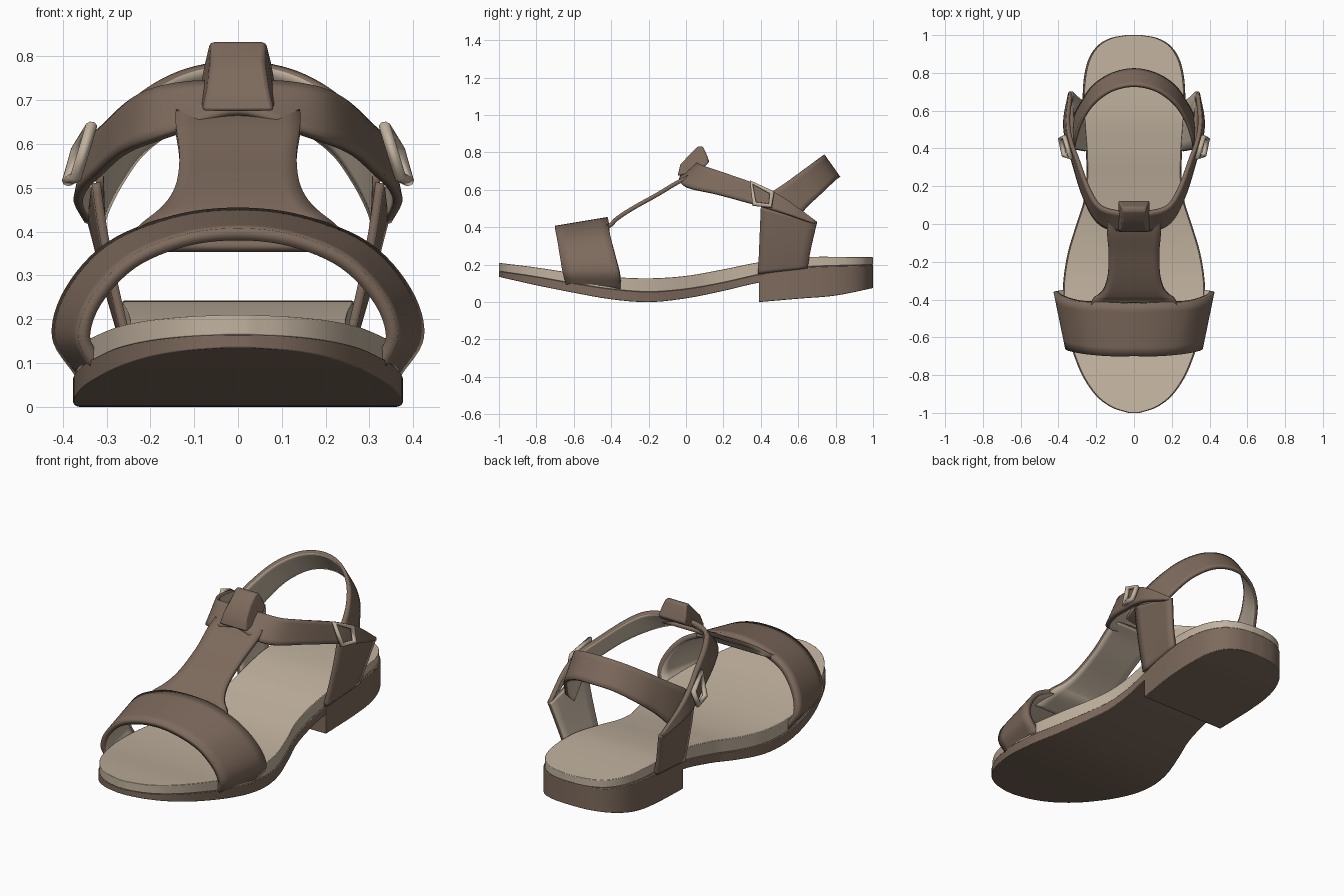
import bpy, bmesh, math
from mathutils import Vector

if "Cube" in bpy.data.objects:
    bpy.data.objects.remove(bpy.data.objects["Cube"])


def material(name, rgb):
    m = bpy.data.materials.new(name)
    m.diffuse_color = (*rgb, 1)
    m.use_nodes = True
    m.node_tree.nodes["Principled BSDF"].inputs["Base Color"].default_value = m.diffuse_color
    return m


BROWN = material("brown leather", (0.205, 0.143, 0.107))
BEIGE = material("beige lining", (0.54, 0.45, 0.35))


def sample(pts, n):
    """Smooth curve through the points, n steps per span."""
    p = [Vector(q) for q in pts]
    p = [2 * p[0] - p[1]] + p + [2 * p[-1] - p[-2]]
    out = []
    for i in range(1, len(p) - 2):
        a, b, c, d = p[i - 1:i + 3]
        for k in range(n):
            t = k / n
            out.append(0.5 * (2 * b + (c - a) * t + (2 * a - 5 * b + 4 * c - d) * t * t
                              + (3 * b - a - 3 * c + d) * t ** 3))
    return out + [p[-2]]


def both_sides(pts):
    """Extend a half rail that starts at x = 0 to the other side."""
    return [(-x, y, z) for x, y, z in reversed(pts[1:])] + pts


def add_object(name, bm, mats, angle=40):
    me = bpy.data.meshes.new(name)
    bm.to_mesh(me)
    bm.free()
    ob = bpy.data.objects.new(name, me)
    bpy.context.collection.objects.link(ob)
    for m in mats:
        me.materials.append(m)
    bpy.ops.object.select_all(action='DESELECT')
    ob.select_set(True)
    bpy.context.view_layer.objects.active = ob
    bpy.ops.object.shade_smooth_by_angle(angle=math.radians(angle))
    return ob


def mirror(ob):
    ob.modifiers.new("mirror", 'MIRROR').use_axis[0] = True


def strap(name, rails, ref, thick=0.022, mirrored=False):
    """Leather strip lofted across rails, lined on the side facing ref."""
    lines = [sample(r, 6) for r in rails]
    rows = [sample(c, 6 if len(rails) == 2 else 4) for c in zip(*lines)]
    bm = bmesh.new()
    vs = [[bm.verts.new(p) for p in r] for r in rows]
    for a, b in zip(vs, vs[1:]):
        for j in range(len(a) - 1):
            bm.faces.new((a[j], a[j + 1], b[j + 1], b[j]))
    bm.normal_update()
    if sum(f.normal.dot(f.calc_center_median() - Vector(ref)) for f in bm.faces) < 0:
        bmesh.ops.reverse_faces(bm, faces=bm.faces)
    ob = add_object(name, bm, [BROWN, BEIGE])
    s = ob.modifiers.new("thickness", 'SOLIDIFY')
    s.thickness, s.offset, s.material_offset = thick, -1, 1
    if mirrored:
        mirror(ob)
    return ob


def height(table, y):
    """Smooth lookup of z along y."""
    n = len(table)
    i = max(0, min(n - 2, sum(1 for q in table if q[0] <= y) - 1))

    def slope(k):
        a, b = table[max(k - 1, 0)], table[min(k + 1, n - 1)]
        return (b[1] - a[1]) / (b[0] - a[0])
    (y0, z0), (y1, z1) = table[i], table[i + 1]
    h = y1 - y0
    t = (y - y0) / h
    return ((2 * t**3 - 3 * t**2 + 1) * z0 + (t**3 - 2 * t**2 + t) * h * slope(i)
            + (3 * t**2 - 2 * t**3) * z1 + (t**3 - t**2) * h * slope(i + 1))


def slab(name, outline, bottom, top, mat, inset=0.0):
    """Layer of the sole: half outline in plan, heights along its length."""
    bm = bmesh.new()
    rings = []
    cols = [-1, -0.6, -0.2, 0.2, 0.6, 1]
    for w, y in [(p.x, p.y) for p in sample([(a, b, 0) for a, b in outline], 5)]:
        y = max(-1, min(1, y))
        w, zb, zt = w - inset, height(bottom, y), height(top, y)
        rings.append([bm.verts.new((w * c, y, zt)) for c in cols]
                     + [bm.verts.new((w * c, y, zb)) for c in reversed(cols)])
    for a, b in zip(rings, rings[1:]):
        for j in range(len(a)):
            k = (j + 1) % len(a)
            bm.faces.new((a[j], a[k], b[k], b[j]))
    bm.faces.new(rings[0])
    bm.faces.new(rings[-1])
    bmesh.ops.recalc_face_normals(bm, faces=bm.faces)
    ob = add_object(name, bm, [mat])
    b = ob.modifiers.new("soft edge", 'BEVEL')
    b.width, b.segments, b.angle_limit = 0.01, 2, math.radians(50)
    return ob


# Sole layers
HEEL = [(0.255, 0.39), (0.263, 0.5), (0.27, 0.62), (0.265, 0.76), (0.24, 0.87),
        (0.19, 0.945), (0.12, 0.985), (0.04, 1.0)]
FOOT = [(0.03, -1), (0.12, -0.97), (0.2, -0.91), (0.27, -0.81), (0.32, -0.69),
        (0.355, -0.57), (0.374, -0.43), (0.374, -0.3), (0.35, -0.15), (0.305, 0),
        (0.267, 0.12), (0.252, 0.25)] + HEEL
UNDER = [(-1, 0.135), (-0.8, 0.09), (-0.6, 0.05), (-0.4, 0.015), (-0.2, 0), (0, 0.02),
         (0.2, 0.06), (0.37, 0.1), (0.6, 0.14), (1, 0.16)]
SEAM = [(-1, 0.165), (-0.8, 0.135), (-0.6, 0.1), (-0.4, 0.07), (-0.2, 0.055), (0, 0.07),
        (0.2, 0.105), (0.4, 0.15), (0.6, 0.185), (1, 0.2)]
TOP = [(-1, 0.21), (-0.8, 0.185), (-0.6, 0.155), (-0.4, 0.135), (-0.2, 0.127), (0, 0.14),
       (0.2, 0.175), (0.4, 0.215), (0.6, 0.24), (1, 0.24)]
HEEL_BASE = [(0.39, 0.0), (0.6, 0.018), (0.8, 0.035), (1, 0.075)]
slab("outsole", FOOT, UNDER, SEAM, BROWN)
slab("insole", FOOT, SEAM, TOP, BEIGE, 0.006)
slab("heel", HEEL, HEEL_BASE, [(y, z - 0.003) for y, z in SEAM], BROWN, -0.002)

# Wide band over the toes
front = [(0, -0.70, 0.408), (0.13, -0.70, 0.392), (0.25, -0.69, 0.34), (0.335, -0.675, 0.25),
         (0.365, -0.66, 0.16), (0.335, -0.64, 0.09)]
back = [(0, -0.42, 0.455), (0.15, -0.415, 0.437), (0.30, -0.41, 0.375), (0.395, -0.385, 0.27),
        (0.425, -0.36, 0.16), (0.372, -0.35, 0.07)]
strap("toe_band", [both_sides(front), both_sides(back)], (0, -0.5, 0.1), 0.028)

# Central strip up the instep, flared where it joins the band
spine = [(-0.52, 0.43, 0.25), (-0.42, 0.46, 0.225), (-0.385, 0.478, 0.185), (-0.34, 0.502, 0.155),
         (-0.27, 0.54, 0.138), (-0.16, 0.60, 0.134), (-0.06, 0.662, 0.142), (0.01, 0.697, 0.142)]
strap("instep_strip", [[(s * w, y, z - 0.9 * w * w) for y, z, w in spine] for s in (-1, 0, 1)],
      (0, -0.2, 0.1))

# Ankle strap running from the instep down both sides
upper = [(0, 0.06, 0.745), (0.1, 0.06, 0.745), (0.19, 0.09, 0.73), (0.25, 0.18, 0.70),
         (0.31, 0.34, 0.645), (0.345, 0.44, 0.605), (0.36, 0.55, 0.54), (0.345, 0.70, 0.43)]
lower = [(0, -0.03, 0.68), (0.12, -0.035, 0.645), (0.21, 0.02, 0.612), (0.28, 0.16, 0.58),
         (0.335, 0.34, 0.53), (0.365, 0.44, 0.50), (0.375, 0.55, 0.468), (0.35, 0.69, 0.42)]
strap("ankle_strap", [both_sides(upper), both_sides(lower)], (0, 0.4, 0.4))

# Sling around the back of the heel
upper = [(0, 0.74, 0.79), (0.12, 0.715, 0.772), (0.22, 0.645, 0.72), (0.285, 0.55, 0.65),
         (0.32, 0.45, 0.58), (0.325, 0.41, 0.52)]
lower = [(0, 0.825, 0.67), (0.12, 0.80, 0.652), (0.22, 0.735, 0.59), (0.28, 0.65, 0.51),
         (0.318, 0.58, 0.43), (0.32, 0.53, 0.38)]
strap("heel_sling", [both_sides(upper), both_sides(lower)], (0, 0.45, 0.4), 0.018)

# Side quarters rising from the heel
strap("side_quarter",
      [[(0.264, 0.385, 0.15), (0.292, 0.39, 0.27), (0.316, 0.395, 0.39), (0.334, 0.40, 0.51)],
       [(0.28, 0.65, 0.18), (0.306, 0.665, 0.27), (0.328, 0.685, 0.36), (0.345, 0.70, 0.425)]],
      (0, 0.5, 0.3), 0.02, True)

# Folded loop over the top of the instep: (y, z, half width)
fold = [(-0.045, 0.675, 0.082), (-0.03, 0.735, 0.068), (0.02, 0.79, 0.06), (0.065, 0.833, 0.062),
        (0.09, 0.832, 0.064), (0.11, 0.79, 0.075), (0.125, 0.75, 0.082), (0.105, 0.73, 0.085),
        (0.03, 0.69, 0.085)]
bm = bmesh.new()
left, right = [[bm.verts.new((s * w, y, z)) for y, z, w in fold] for s in (-1, 1)]
for i in range(len(fold)):
    k = (i + 1) % len(fold)
    bm.faces.new((left[i], left[k], right[k], right[i]))
bm.faces.new(left)
bm.faces.new(right)
bmesh.ops.recalc_face_normals(bm, faces=bm.faces)
ob = add_object("instep_loop", bm, [BROWN], 50)
b = ob.modifiers.new("soft edge", 'BEVEL')
b.width, b.segments = 0.008, 2

# Buckle frames on both sides
cu = bpy.data.curves.new("buckle", 'CURVE')
cu.dimensions = '3D'
cu.bevel_depth, cu.bevel_resolution = 0.014, 2
sp = cu.splines.new('POLY')
corners = [(0.335, 0.35, 0.64), (0.37, 0.365, 0.525), (0.388, 0.45, 0.515), (0.368, 0.46, 0.585)]
sp.points.add(len(corners) - 1)
for p, c in zip(sp.points, corners):
    p.co = (*c, 1)
sp.use_cyclic_u = True
ob = bpy.data.objects.new("buckle", cu)
bpy.context.collection.objects.link(ob)
cu.materials.append(BEIGE)
bpy.ops.object.select_all(action='DESELECT')
ob.select_set(True)
bpy.context.view_layer.objects.active = ob
bpy.ops.object.convert(target='MESH')
mirror(bpy.context.view_layer.objects.active)
